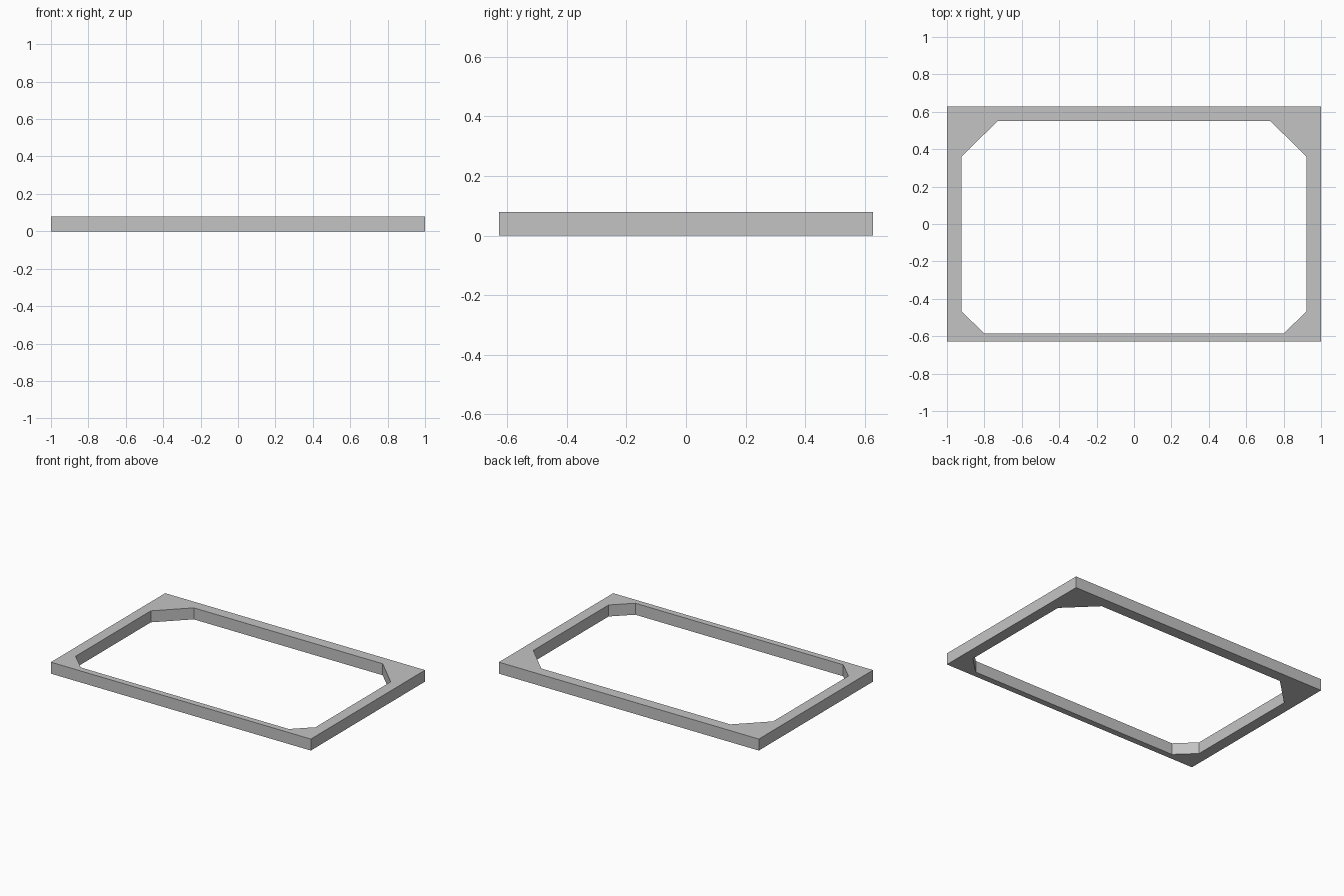
import bpy, bmesh

cube = bpy.data.objects.get("Cube")
if cube:
    bpy.data.objects.remove(cube, do_unlink=True)

HALF_X, HALF_Y, HEIGHT = 1.0, 0.628, 0.08
INNER_X = 0.923

grey = bpy.data.materials.new("light grey")
grey.use_nodes = True
colour = (0.55, 0.55, 0.55, 1)
grey.diffuse_color = colour
grey.node_tree.nodes["Principled BSDF"].inputs["Base Color"].default_value = colour

# Each corner runs counter-clockwise: outer point, then the two ends of its inner bevel
front = ((HALF_X, -HALF_Y), (0.80, -0.585), (INNER_X, -0.467))
back = ((HALF_X, HALF_Y), (INNER_X, 0.36), (0.727, 0.552))


def mirrored(corner):
    outer, start, end = corner
    return [(-x, y) for x, y in (outer, end, start)]


corners = [front, back, mirrored(back), mirrored(front)]

# Flat frame outline: a gusset at each corner and a rail to the next one
bm = bmesh.new()
rings = [[bm.verts.new((x, y, 0)) for x, y in corner] for corner in corners]
for i, (outer, start, end) in enumerate(rings):
    next_outer, next_start, _ = rings[(i + 1) % len(rings)]
    bm.faces.new((outer, end, start))
    bm.faces.new((outer, next_outer, next_start, end))

# Raise the outline to a solid
raised = bmesh.ops.extrude_face_region(bm, geom=bm.faces[:])
top = [v for v in raised["geom"] if isinstance(v, bmesh.types.BMVert)]
bmesh.ops.translate(bm, verts=top, vec=(0, 0, HEIGHT))

# The extrusion keeps the base only if needed, so close any open underside
border = [e for e in bm.edges if e.is_boundary]
if border:
    base = [v for v in bm.verts if v.co.z < HEIGHT / 2]
    bmesh.ops.triangle_fill(bm, edges=border, use_beauty=True)
bmesh.ops.recalc_face_normals(bm, faces=bm.faces[:])

mesh = bpy.data.meshes.new("frame")
bm.to_mesh(mesh)
bm.free()
mesh.materials.append(grey)
frame = bpy.data.objects.new("frame", mesh)
bpy.context.collection.objects.link(frame)
